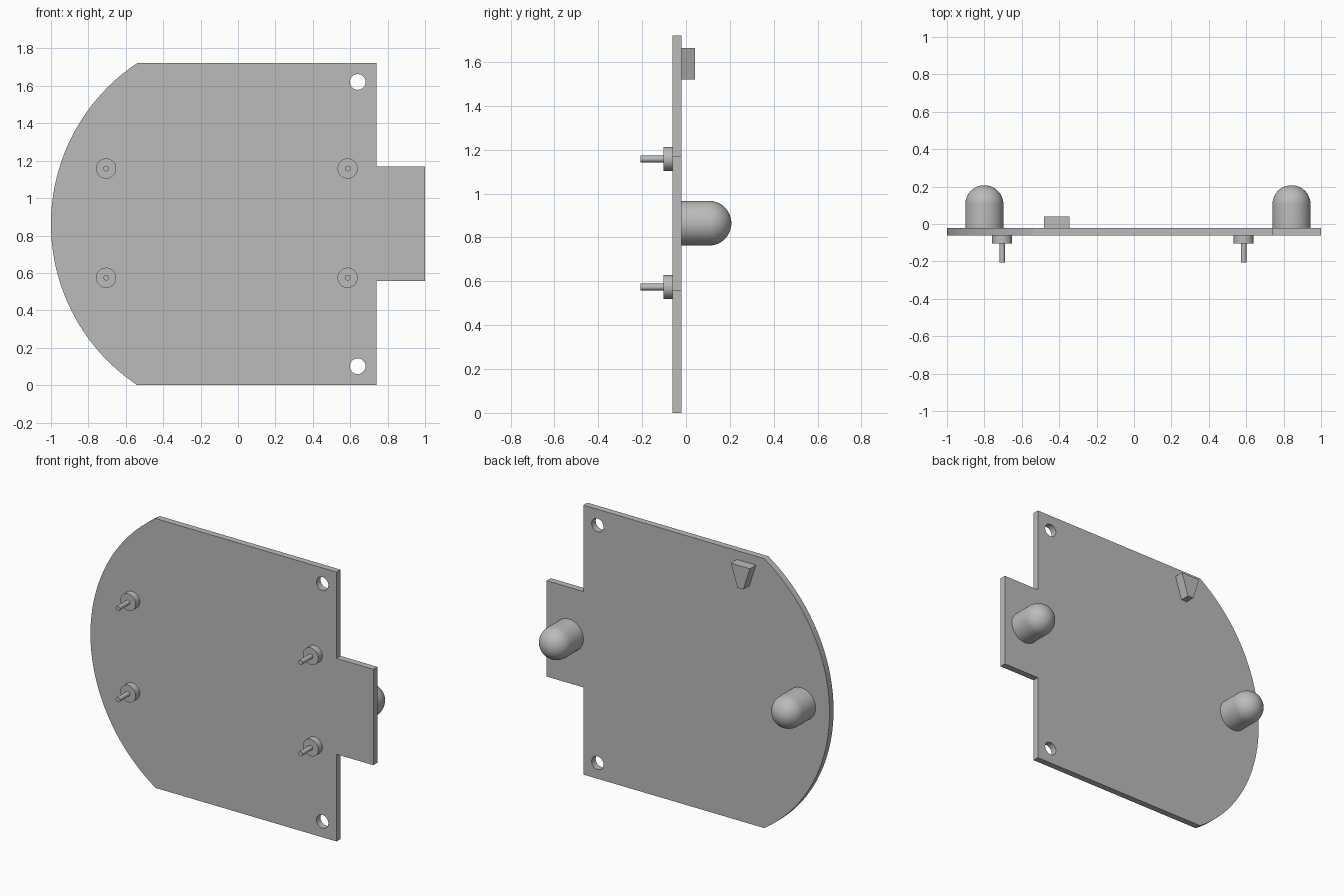
import bpy
import bmesh
from math import sin, cos, pi, asin, radians

cube = bpy.data.objects.get("Cube")
if cube:
    bpy.data.objects.remove(cube, do_unlink=True)

grey = bpy.data.materials.new("plain grey")
grey.use_nodes = True
colour = (0.5, 0.5, 0.5, 1)
grey.diffuse_color = colour
grey.node_tree.nodes["Principled BSDF"].inputs["Base Color"].default_value = colour

FRONT, BACK = -0.062, -0.021     # faces of the plate
HEIGHT = 1.722
MID = HEIGHT / 2


def finish(bm, name):
    bmesh.ops.recalc_face_normals(bm, faces=bm.faces[:])
    mesh = bpy.data.meshes.new(name)
    bm.to_mesh(mesh)
    bm.free()
    mesh.materials.append(grey)
    obj = bpy.data.objects.new(name, mesh)
    bpy.context.collection.objects.link(obj)
    bpy.ops.object.select_all(action='DESELECT')
    obj.select_set(True)
    bpy.context.view_layer.objects.active = obj
    bpy.ops.object.shade_smooth_by_angle(angle=radians(30))
    return obj


def slab(name, loops, y0, y1):
    """Fill outlines in x and z (later loops are holes) and thicken along y."""
    bm = bmesh.new()
    for loop in loops:
        vs = [bm.verts.new((x, y0, z)) for x, z in loop]
        for a, b in zip(vs, vs[1:] + vs[:1]):
            bm.edges.new((a, b))
    bmesh.ops.triangle_fill(bm, edges=bm.edges[:], use_beauty=True)
    out = bmesh.ops.extrude_face_region(bm, geom=bm.faces[:], use_keep_orig=True)
    moved = [g for g in out["geom"] if isinstance(g, bmesh.types.BMVert)]
    bmesh.ops.translate(bm, verts=moved, vec=(0, y1 - y0, 0))
    return finish(bm, name)


def lathe(name, profile, x, z, sides=48):
    """Turn (radius, y) points about an axis along y."""
    bm = bmesh.new()
    rings = [[bm.verts.new((x + r * cos(2 * pi * i / sides), y,
                            z + r * sin(2 * pi * i / sides)))
              for i in range(sides)] for r, y in profile]
    for a, b in zip(rings, rings[1:]):
        for i in range(sides):
            j = (i + 1) % sides
            bm.faces.new((a[i], a[j], b[j], b[i]))
    bm.faces.new(rings[0])
    bm.faces.new(rings[-1])
    bmesh.ops.remove_doubles(bm, verts=bm.verts[:], dist=1e-5)
    return finish(bm, name)


def circle(x, z, r, n=40):
    return [(x + r * cos(2 * pi * i / n), z + r * sin(2 * pi * i / n)) for i in range(n)]


# Plate: bowed right edge, tab on the left edge, two corner holes
radius = 1.034
half_angle = asin(MID / radius)
bow = [(radius - 1 - radius * cos(a), MID + radius * sin(a))
       for a in (half_angle * (i / 32 - 1) for i in range(65))]
tab = [(0.74, HEIGHT), (0.74, 1.17), (1, 1.17), (1, 0.557), (0.74, 0.557), (0.74, 0)]
holes = [circle(0.64, MID + s * 0.76, 0.042) for s in (-1, 1)]
slab("plate", [bow + tab] + holes, FRONT, BACK)

# Four stepped standoffs with pins on the front
standoff = [(0.054, FRONT), (0.054, -0.103), (0.015, -0.103), (0.015, -0.207)]
for side, x in (("right", -0.705), ("left", 0.586)):
    for level, s in (("lower", -1), ("upper", 1)):
        lathe(f"{level}_{side}_standoff", standoff, x, MID + 0.005 + s * 0.292)

# Round-ended bumpers on the back
R = 0.102
dome = [(R * cos(a), 0.105 + R * sin(a)) for a in (pi / 2 * i / 14 for i in range(14))]
for side, x in (("right", -0.8), ("left", 0.842)):
    lathe(f"{side}_bumper", [(R, BACK)] + dome + [(0.003, 0.207)], x, MID + 0.004)

# Plain wedge-shaped index block on the back
wedge = [(-0.48, 1.665), (-0.345, 1.665), (-0.392, 1.52), (-0.433, 1.52)]
slab("index_block", [wedge], BACK, 0.04)
